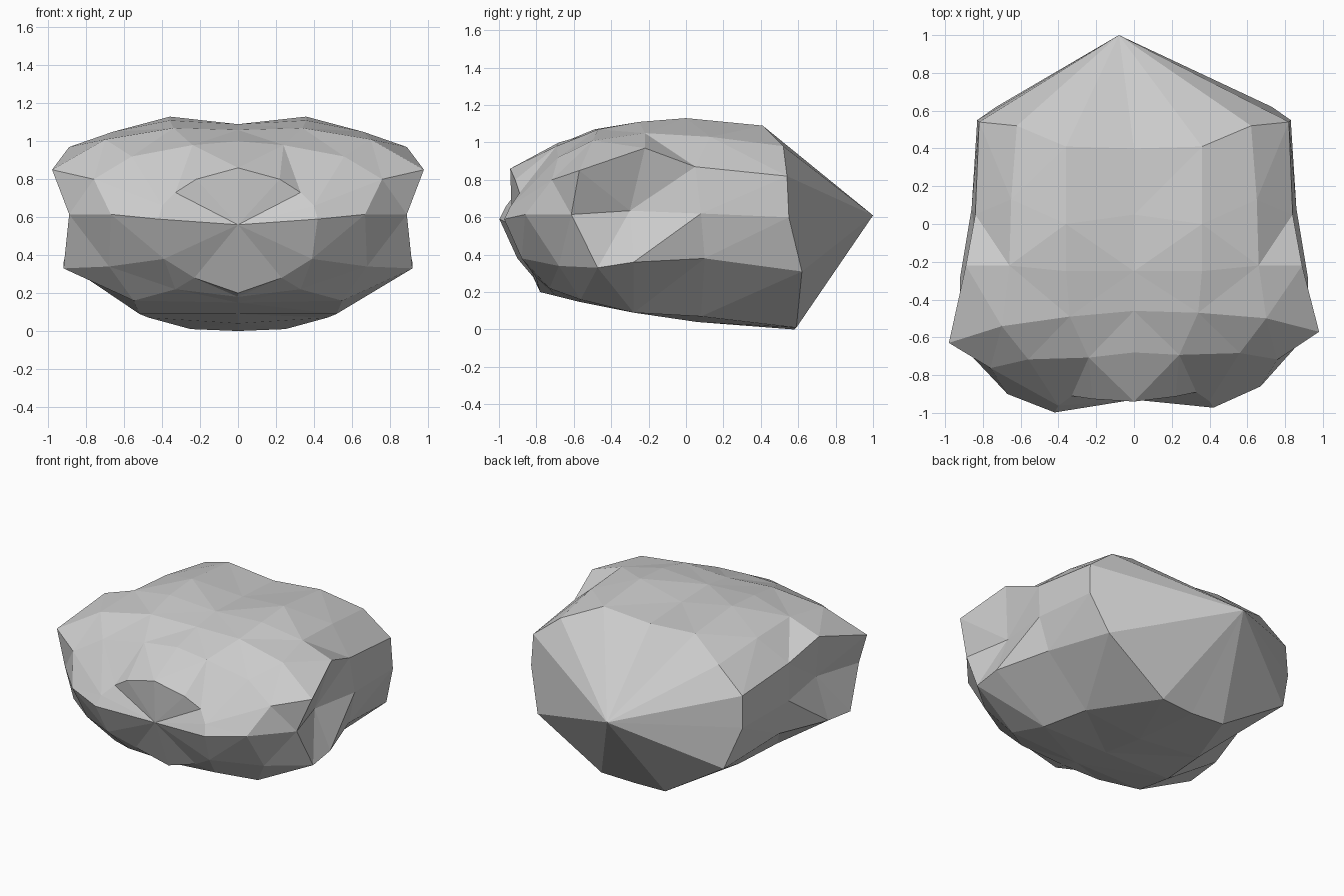
import bpy, bmesh

if "Cube" in bpy.data.objects:
    bpy.data.objects.remove(bpy.data.objects["Cube"])

# Half cross-sections from top centre round to bottom centre, (x, y, z)
back_rim = [(0, .40, 1.06), (.36, .41, 1.09), (.62, .52, .98), (.82, .54, .82),
            (.83, .55, .60), (.73, .62, .31), (.25, .59, .01), (0, .58, .0)]
mid_body = [(0, .05, 1.08), (.36, 0, 1.13), (.65, .13, 1.03), (.84, .05, .87),
            (.86, .08, .62), (.80, .10, .38), (.47, .08, .07), (0, .06, .04)]
fore_body = [(0, -.25, 1.09), (.36, -.25, 1.11), (.66, -.22, 1.05), (.89, -.22, .97),
             (.81, -.30, .635), (.92, -.28, .36), (.52, -.28, .09), (0, -.28, .09)]
brow = [(0, -.46, 1.06), (.34, -.48, 1.07), (.70, -.52, 1.01), (.98, -.60, .85),
        (.89, -.64, .615), (.92, -.50, .33), (.55, -.58, .16), (0, -.58, .15)]
face = [(0, -.68, 1.0), (.24, -.70, .98), (.56, -.70, .92), (.76, -.74, .80),
        (.67, -.88, .615), (.68, -.70, .34), (.33, -.74, .22), (0, -.70, .18)]
muzzle = [(0, -.94, .86), (.22, -.92, .80), (.33, -.90, .73), (.40, -.95, .66),
          (.42, -.985, .59), (.39, -.89, .38), (.23, -.81, .28), (0, -.78, .20)]


def full_ring(bm, half):
    """Mirror a half section; the front is slightly skewed."""
    pts = half + [(-x, y, z) for x, y, z in half[-2:0:-1]]
    return [bm.verts.new((x, y + (.03 * x if y < -.4 else 0), z)) for x, y, z in pts]


bm = bmesh.new()
rings = [full_ring(bm, h) for h in (back_rim, mid_body, fore_body, brow, face, muzzle)]
n = len(rings[0])

# Skin between neighbouring sections
for a, b in zip(rings, rings[1:]):
    for i in range(n):
        j = (i + 1) % n
        bm.faces.new((a[i], a[j], b[j], b[i]))

# Pointed back and nearly flat front disc
for ring, tip in ((rings[0], (-.08, 1.0, .61)), (rings[-1], (0, -.93, .56))):
    v = bm.verts.new(tip)
    for i in range(n):
        bm.faces.new((ring[i], ring[(i + 1) % n], v))

bmesh.ops.triangulate(bm, faces=bm.faces[:], quad_method='SHORT_EDGE')
bmesh.ops.recalc_face_normals(bm, faces=bm.faces[:])
mesh = bpy.data.meshes.new("faceted_body")
bm.to_mesh(mesh)
bm.free()
obj = bpy.data.objects.new("faceted_body", mesh)
bpy.context.collection.objects.link(obj)
